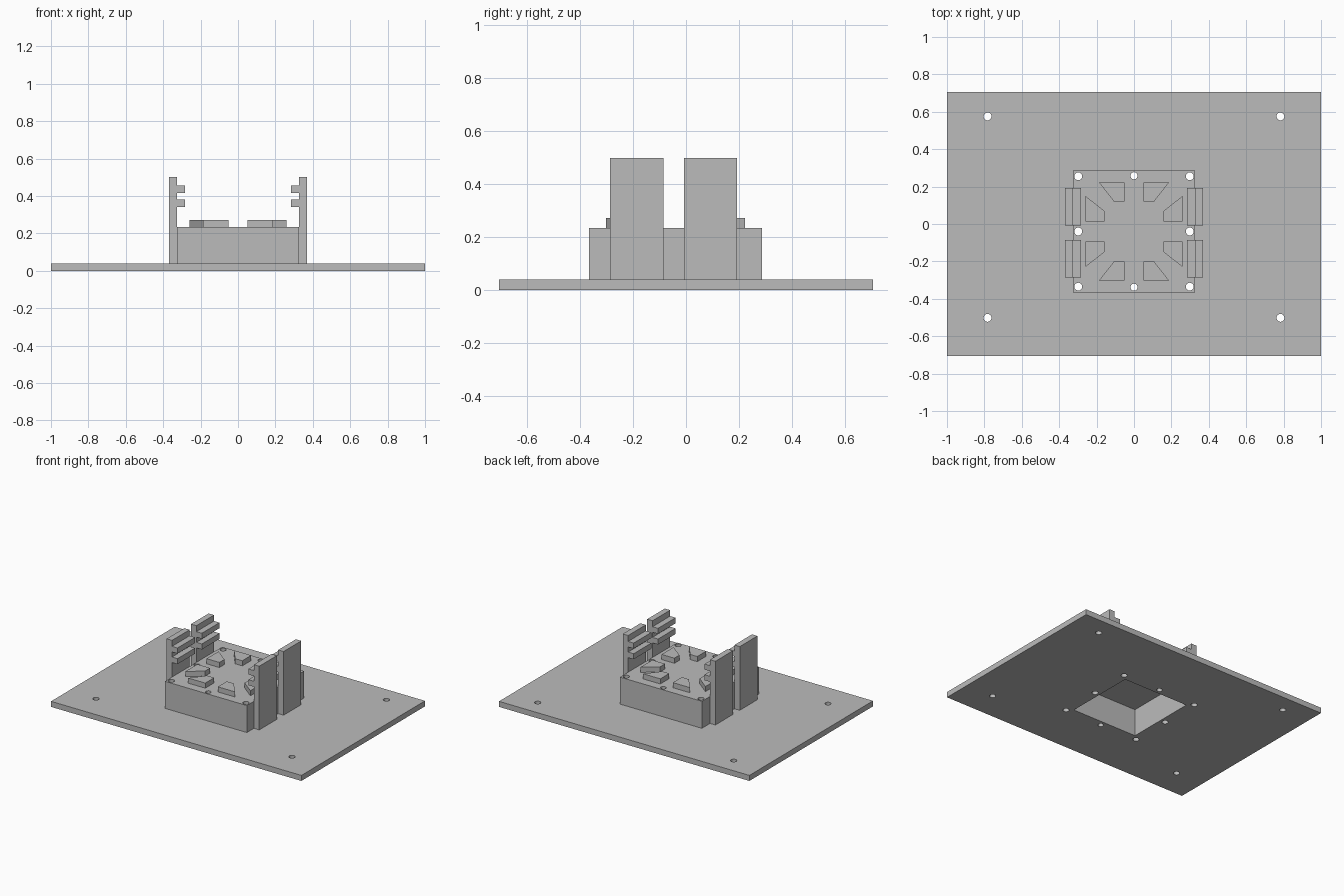
import bpy
import bmesh
from mathutils import Matrix, Vector

default = bpy.data.objects.get("Cube")
if default:
    bpy.data.objects.remove(default, do_unlink=True)

grey = bpy.data.materials.new("plain grey")
grey.use_nodes = True
colour = (0.5, 0.5, 0.5, 1)
grey.diffuse_color = colour
grey.node_tree.nodes["Principled BSDF"].inputs["Base Color"].default_value = colour

MID_Y = -0.04      # centre line of the housing
PLATE_TOP = 0.04
BLOCK_TOP = 0.235


def finish(name, bm):
    bmesh.ops.recalc_face_normals(bm, faces=bm.faces)
    mesh = bpy.data.meshes.new(name)
    bm.to_mesh(mesh)
    bm.free()
    mesh.materials.append(grey)
    obj = bpy.data.objects.new(name, mesh)
    bpy.context.collection.objects.link(obj)
    return obj


def add_box(bm, low, high):
    low, high = Vector(low), Vector(high)
    matrix = Matrix.Translation((low + high) / 2) @ Matrix.Diagonal((*(high - low), 1))
    bmesh.ops.create_cube(bm, size=1, matrix=matrix)


def box(name, low, high):
    bm = bmesh.new()
    add_box(bm, low, high)
    return finish(name, bm)


def prism(name, points, offset):
    """Extrude a flat outline along an offset."""
    bm = bmesh.new()
    face = bm.faces.new([bm.verts.new(p) for p in points])
    result = bmesh.ops.extrude_face_region(bm, geom=[face], use_keep_orig=True)
    verts = [v for v in result["geom"] if isinstance(v, bmesh.types.BMVert)]
    bmesh.ops.translate(bm, vec=offset, verts=verts)
    return finish(name, bm)


# Base plate and housing block
plate = box("base_plate", (-1, -0.705, 0), (1, 0.705, PLATE_TOP))
block = box("housing_block", (-0.327, MID_Y - 0.326, PLATE_TOP),
            (0.327, MID_Y + 0.326, BLOCK_TOP))

# Cutter: screw holes and the hollow underside
holes = [(x, y, 0.021) for x in (-0.783, 0.783) for y in (-0.502, 0.575)]
holes += [(x, MID_Y + y, 0.021) for x in (-0.298, 0.298) for y in (-0.295, 0, 0.295)]
holes += [(0, MID_Y + y, 0.019) for y in (-0.298, 0.298)]
bm = bmesh.new()
for x, y, radius in holes:
    bmesh.ops.create_cone(bm, cap_ends=True, segments=24, radius1=radius,
                          radius2=radius, depth=1, matrix=Matrix.Translation((x, y, 0)))
add_box(bm, (-0.26, MID_Y - 0.26, -0.1), (0.26, MID_Y + 0.26, 0.195))
cutter = finish("hole_cutter", bm)
cutter.hide_render = True

for part in (plate, block):
    modifier = part.modifiers.new("holes", "BOOLEAN")
    modifier.operation = "DIFFERENCE"
    modifier.solver = "EXACT"
    modifier.object = cutter
    bpy.context.view_layer.objects.active = part
    bpy.ops.object.modifier_apply(modifier=modifier.name)
bpy.data.objects.remove(cutter, do_unlink=True)

# Slanted pads on the block, mirrored into all four quarters
pads = {
    "end_pad": [(0.05, 0.262), (0.187, 0.262), (0.107, 0.16), (0.05, 0.16)],
    "side_pad": [(0.26, 0.053), (0.26, 0.19), (0.158, 0.11), (0.158, 0.053)],
}
for sx, side in ((-1, "right"), (1, "left")):
    for sy, end in ((-1, "front"), (1, "back")):
        for name, outline in pads.items():
            points = [(sx * x, MID_Y + sy * y, BLOCK_TOP) for x, y in outline]
            prism(f"{end}_{side}_{name}", points, (0, 0, 0.037))

# Upright clips with two inward ribs each
clip = [(0.37, PLATE_TOP), (0.37, 0.5), (0.327, 0.5)]
for top in (0.457, 0.38):
    clip += [(0.327, top), (0.283, top), (0.283, top - 0.04), (0.327, top - 0.04)]
clip.append((0.327, PLATE_TOP))
for sx, side in ((-1, "right"), (1, "left")):
    for y, end in ((-0.286, "front"), (-0.008, "back")):
        points = [(sx * x, y, z) for x, z in clip]
        prism(f"{end}_{side}_clip", points, (0, 0.201, 0))
